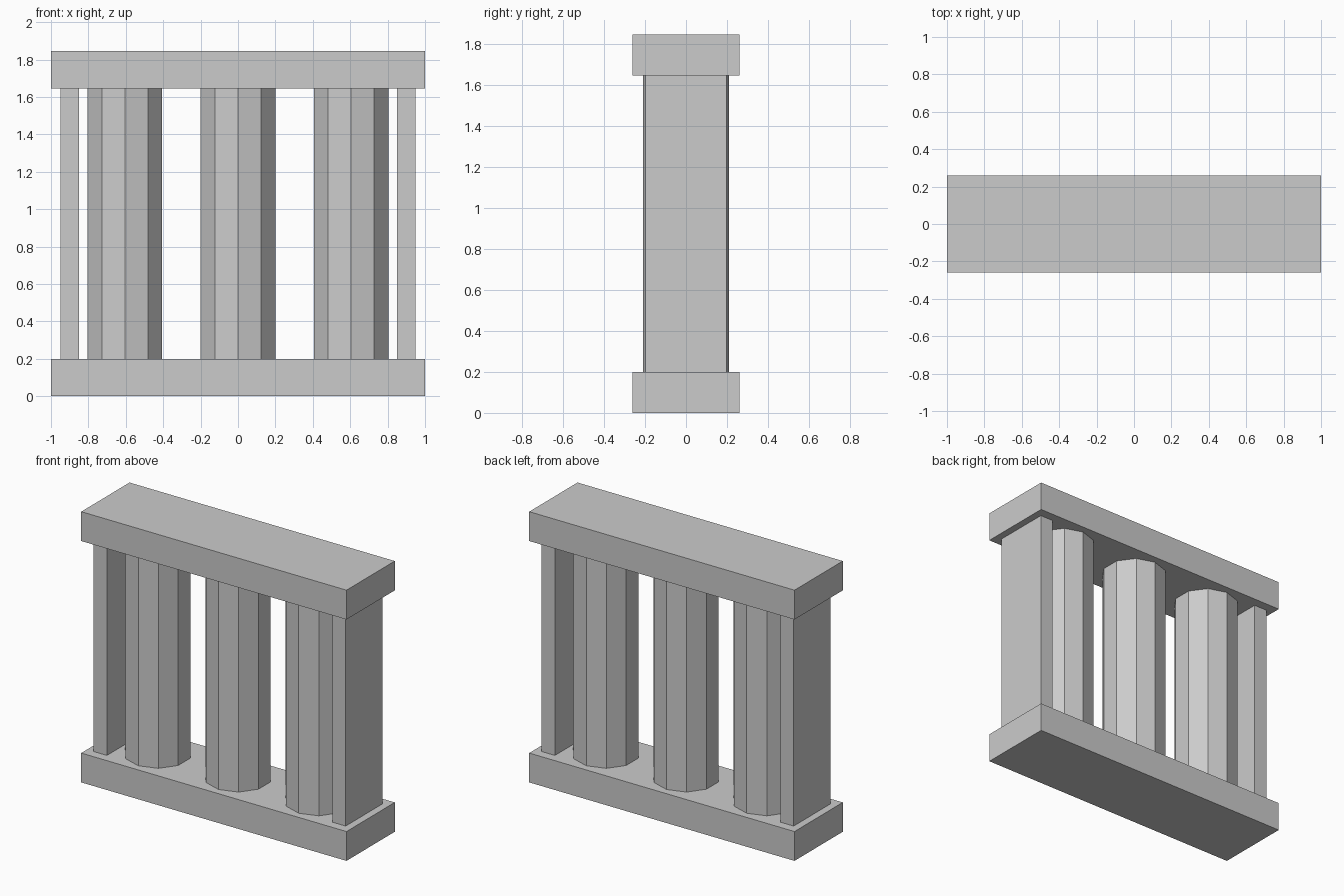
import bpy
import math

default = bpy.data.objects.get("Cube")
if default:
    bpy.data.objects.remove(default, do_unlink=True)

# Single stone material
stone = bpy.data.materials.new("light_grey_stone")
stone.use_nodes = True
colour = (0.6, 0.6, 0.6, 1.0)
stone.diffuse_color = colour
stone.node_tree.nodes["Principled BSDF"].inputs["Base Color"].default_value = colour

WIDTH, DEPTH, HEIGHT, SLAB = 2.0, 0.52, 1.845, 0.2
SHAFT = HEIGHT - 2 * SLAB
MIDDLE = HEIGHT / 2


def finish(name):
    obj = bpy.context.object
    obj.name = obj.data.name = name
    obj.data.materials.clear()
    obj.data.materials.append(stone)
    return obj


def box(name, location, size):
    bpy.ops.mesh.primitive_cube_add(size=1, location=location)
    obj = finish(name)
    obj.scale = size
    bpy.ops.object.transform_apply(location=False, rotation=False, scale=True)


def column(name, x):
    # Ten flat sides, with an edge pointing straight to the front
    bpy.ops.mesh.primitive_cylinder_add(
        vertices=10, radius=0.21, depth=SHAFT,
        location=(x, 0, MIDDLE), rotation=(0, 0, math.pi / 2 * 2))
    finish(name)


# Base and lintel
box("base_slab", (0, 0, SLAB / 2), (WIDTH, DEPTH, SLAB))
box("top_slab", (0, 0, HEIGHT - SLAB / 2), (WIDTH, DEPTH, SLAB))

# Flat end walls
for side, sign in (("left", 1), ("right", -1)):
    box(side + "_end_wall", (sign * 0.9, 0, MIDDLE), (0.1, 0.395, SHAFT))

# Columns
for label, x in (("right", -0.605), ("middle", 0), ("left", 0.605)):
    column(label + "_column", x)
